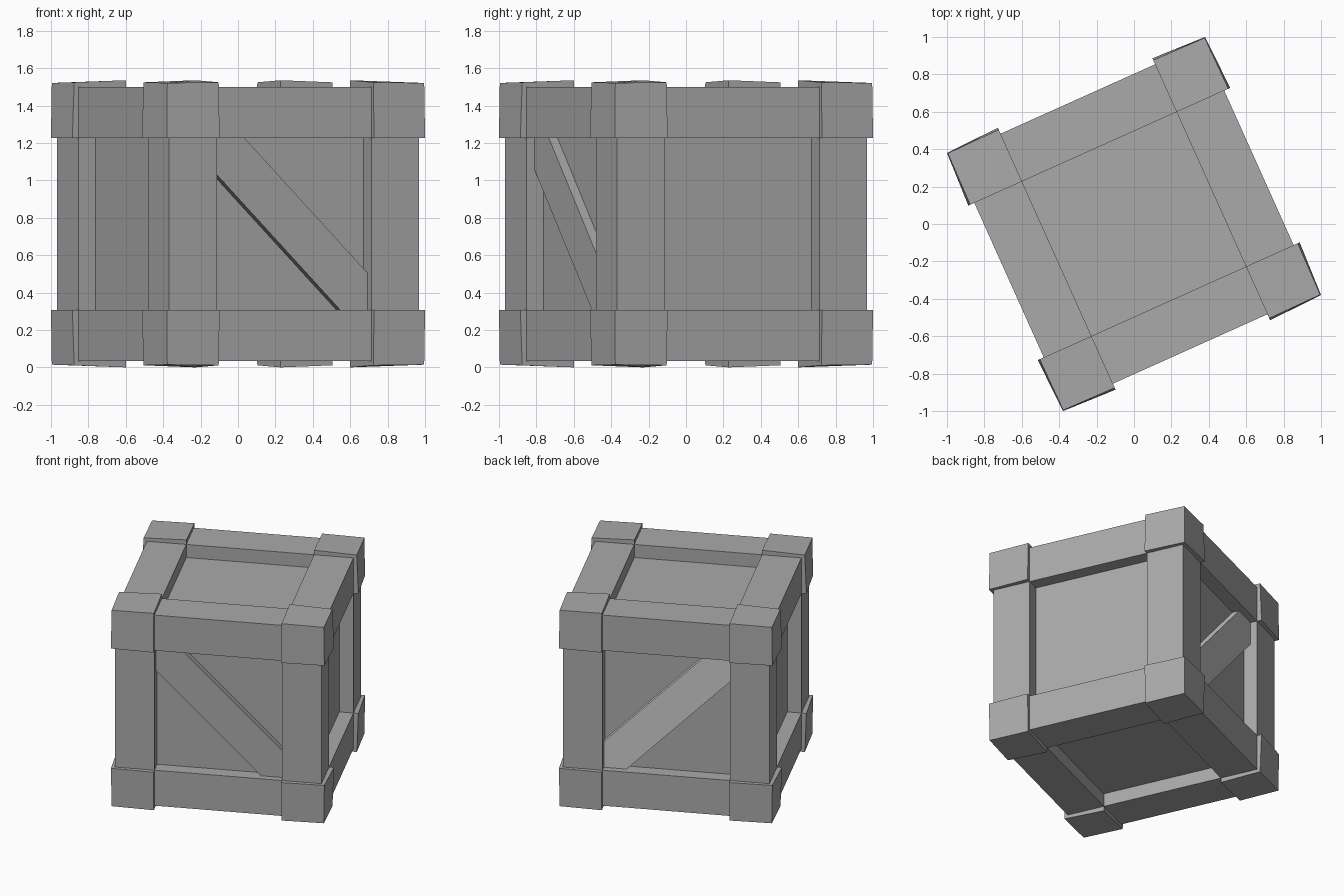
import bpy, bmesh, math
from itertools import product
from mathutils import Matrix, Vector

if "Cube" in bpy.data.objects:
    bpy.data.objects.remove(bpy.data.objects["Cube"])

MID = 0.7675                      # half height of the crate
INNER = (0.453, 0.453, 0.46)      # where corner blocks and beams begin
BEAM = 0.7325                     # outer face of the beams
PANEL = 0.632                     # outer face of the recessed panels
PLACE = Matrix.Translation((0, 0, MID)) @ Matrix.Rotation(math.radians(24.2), 4, 'Z')


def material(name, v):
    m = bpy.data.materials.new(name)
    m.diffuse_color = (v, v, v, 1)
    m.use_nodes = True
    m.node_tree.nodes["Principled BSDF"].inputs["Base Color"].default_value = m.diffuse_color
    return m


wood = material("wood", 0.4)
pale_wood = material("pale_wood", 0.8)


def finish(name, bm, mat):
    bmesh.ops.recalc_face_normals(bm, faces=bm.faces)
    bm.transform(PLACE)
    me = bpy.data.meshes.new(name)
    bm.to_mesh(me)
    bm.free()
    me.materials.append(mat)
    bpy.context.collection.objects.link(bpy.data.objects.new(name, me))


def box(name, lo, hi):
    bm = bmesh.new()
    bmesh.ops.create_cube(bm, size=1)
    for v in bm.verts:
        v.co = [hi[i] if v.co[i] > 0 else lo[i] for i in range(3)]
    finish(name, bm, wood)


# Recessed panels form one inner cube
box("panels", (-PANEL,) * 3, (PANEL,) * 3)

# Twelve edge beams, four along each axis
for axis in range(3):
    others = [a for a in range(3) if a != axis]
    for signs in product((-1, 1), repeat=2):
        lo, hi = [-0.47] * 3, [0.47] * 3
        for a, s in zip(others, signs):
            lo[a], hi[a] = sorted((s * INNER[a], s * BEAM))
        box("beam_" + "xyz"[axis], lo, hi)

# Eight corner blocks, faces drawn in slightly towards the outer corner
REACH = {0: 0, 1: MID, 2: 0.7565, 3: 0.753}
for signs in product((-1, 1), repeat=3):
    bm = bmesh.new()
    bmesh.ops.create_cube(bm, size=1)
    for v in bm.verts:
        outer = [c > 0 for c in v.co]
        r = REACH[sum(outer)]
        v.co = [s * (r if o else n) for s, o, n in zip(signs, outer, INNER)]
    if signs[0] * signs[1] * signs[2] < 0:
        bmesh.ops.reverse_faces(bm, faces=bm.faces)
    finish("corner_block", bm, wood)

# Diagonal braces on the front and back, clipped to the frame opening
W, H = 0.46, 0.47
UP, DOWN = 0.19, -0.168           # x + z along the upper and lower edges
outline = [(-W, H), (UP - H, H), (W, UP - W), (W, -H), (DOWN + H, -H), (-W, DOWN + W)]
for name, side, mat in (("front_brace", -1, wood), ("back_brace", 1, pale_wood)):
    bm = bmesh.new()
    face = bm.faces.new([bm.verts.new((x, side * 0.62, z)) for x, z in outline])
    ext = bmesh.ops.extrude_face_region(bm, geom=[face])
    bmesh.ops.translate(bm, vec=Vector((0, side * 0.063, 0)),
                        verts=[g for g in ext["geom"] if isinstance(g, bmesh.types.BMVert)])
    finish(name, bm, mat)
